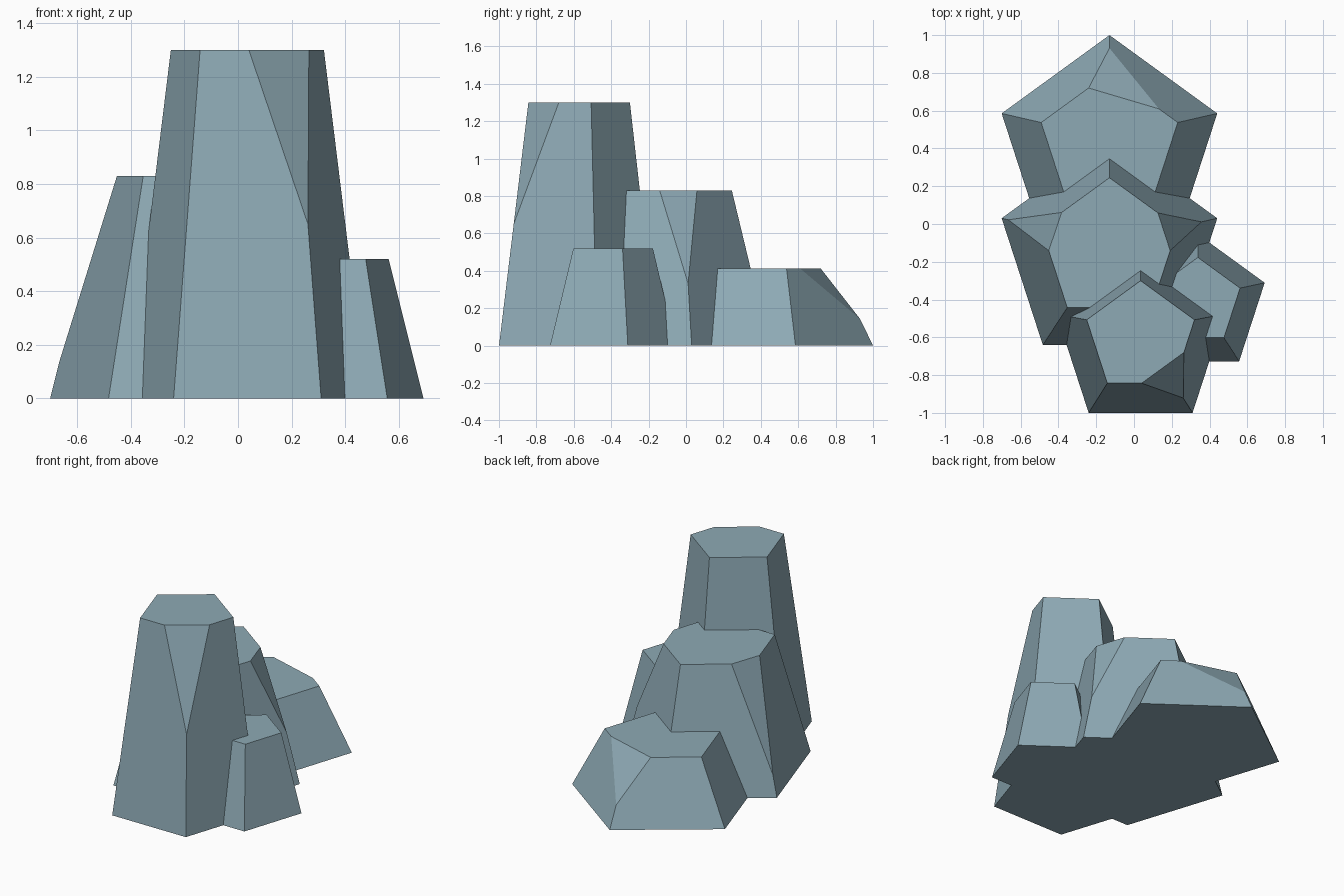
import bpy, bmesh, math
from mathutils import Vector

if "Cube" in bpy.data.objects:
    bpy.data.objects.remove(bpy.data.objects["Cube"])

stone = bpy.data.materials.new("blue_grey_stone")
stone.diffuse_color = (0.27, 0.40, 0.46, 1)
stone.use_nodes = True
stone.node_tree.nodes["Principled BSDF"].inputs["Base Color"].default_value = stone.diffuse_color


def pentagon(x, y, r, z):
    # corners: 0 back, 1 left, 2 front left, 3 front right, 4 right
    return [Vector((x + r * math.cos(math.radians(90 + 72 * k)),
                    y + r * math.sin(math.radians(90 + 72 * k)), z)) for k in range(5)]


def rock(name, x, base_y, base_r, top_y, top_r, height, chips):
    """Tapered five-sided column; chips maps a top corner to how far the cut
    runs to the previous corner, to the next corner, and its height fraction."""
    base = pentagon(x, base_y, base_r, 0)
    top = pentagon(x, top_y, top_r, height)
    points = list(base)
    for k in range(5):
        if k in chips:
            prev, nxt, level = chips[k]
            points += [top[k].lerp(top[k - 1], prev),
                       top[k].lerp(top[(k + 1) % 5], nxt),
                       base[k].lerp(top[k], level)]
        else:
            points.append(top[k])
    bm = bmesh.new()
    for p in points:
        bm.verts.new(p)
    bmesh.ops.convex_hull(bm, input=bm.verts[:])
    bmesh.ops.dissolve_limit(bm, angle_limit=math.radians(1),
                             verts=bm.verts[:], edges=bm.edges[:])
    bmesh.ops.recalc_face_normals(bm, faces=bm.faces[:])
    mesh = bpy.data.meshes.new(name)
    bm.to_mesh(mesh)
    bm.free()
    mesh.materials.append(stone)
    bpy.context.collection.objects.link(bpy.data.objects.new(name, mesh))


# Four overlapping columns, with chipped top corners
rock("tall_front_rock", 0.035, -0.621, 0.468, -0.60, 0.30, 1.30, {3: (0.485, 0.485, 0.5)})
rock("middle_rock", -0.13, -0.155, 0.60, -0.135, 0.38, 0.83,
     {1: (0.30, 0.29, 0.17), 4: (0.29, 0.29, 0.40)})
rock("low_back_rock", -0.13, 0.40, 0.60, 0.42, 0.38, 0.413, {0: (0.725, 0.305, 0.345)})
rock("small_side_rock", 0.338, -0.426, 0.372, -0.412, 0.235, 0.52, {})
